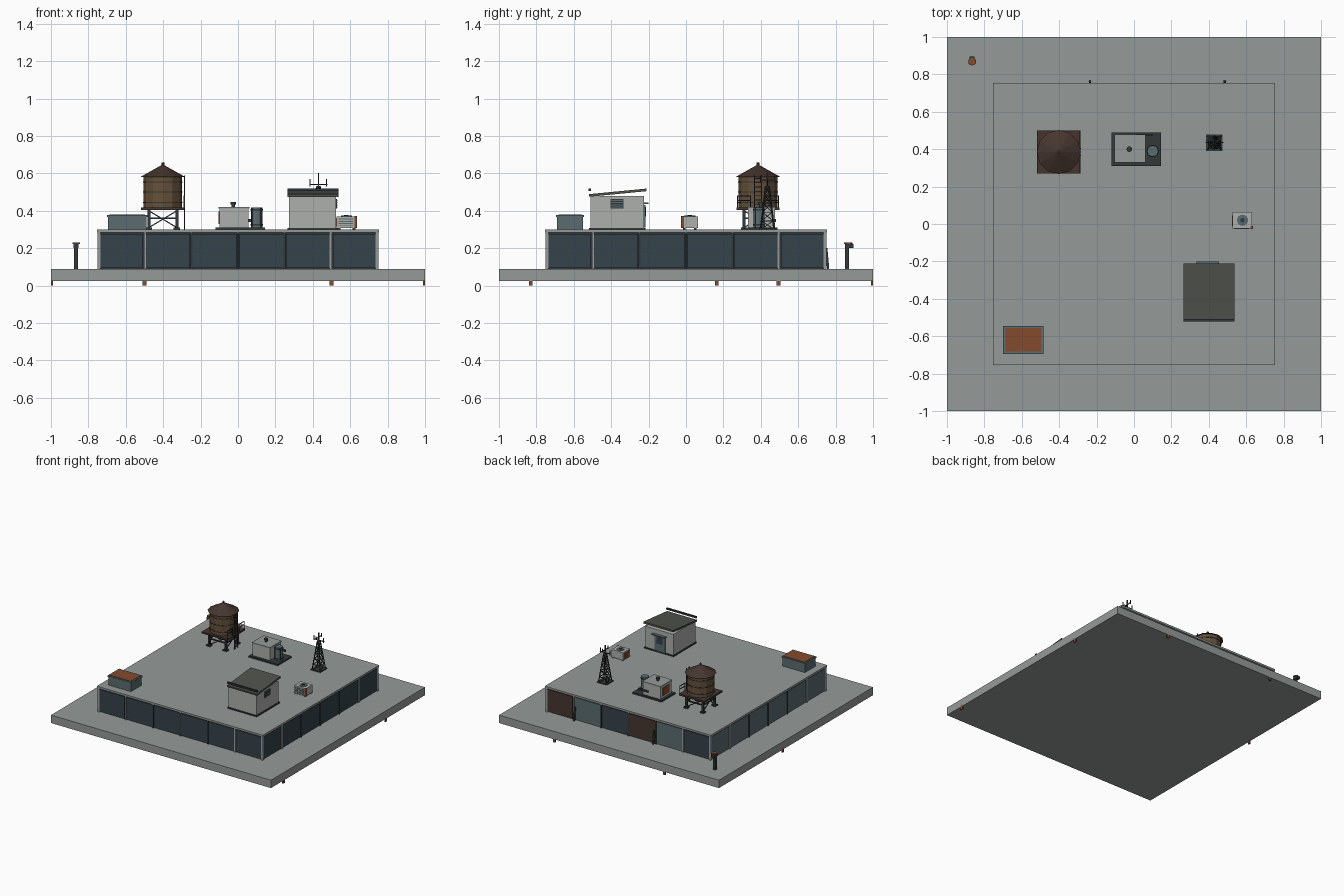
import bpy
import bmesh
from math import pi, atan2
from mathutils import Matrix, Vector

start = bpy.data.objects.get("Cube")
if start:
    bpy.data.objects.remove(start)


def colour(name, r, g, b):
    mat = bpy.data.materials.new(name)
    mat.use_nodes = True
    mat.diffuse_color = (r, g, b, 1)
    mat.node_tree.nodes["Principled BSDF"].inputs["Base Color"].default_value = (r, g, b, 1)
    return mat


concrete = colour("concrete", .30, .325, .315)
glass = colour("dark glass", .035, .055, .07)
teal = colour("blue grey panel", .105, .15, .165)
wood = colour("weathered wood", .13, .08, .042)
brown = colour("dark brown", .06, .036, .028)
charcoal = colour("charcoal metal", .032, .04, .042)
pale = colour("pale grey", .42, .435, .42)
rust = colour("rust", .23, .07, .026)
olive = colour("roofing felt", .08, .085, .075)


class Part:
    """Collects simple solids into one named object."""

    def __init__(self, name):
        self.name, self.bm, self.mats = name, bmesh.new(), []

    def paint(self, verts, mat):
        if mat not in self.mats:
            self.mats.append(mat)
        for face in {f for v in verts for f in v.link_faces}:
            face.material_index = self.mats.index(mat)

    def box(self, mat, centre, size, turn=Matrix()):
        m = Matrix.Translation(centre) @ turn @ Matrix.Diagonal((*size, 1))
        self.paint(bmesh.ops.create_cube(self.bm, size=1, matrix=m)["verts"], mat)

    def span(self, mat, xs, ys, zs):
        pairs = (xs, ys, zs)
        self.box(mat, [(a + b) / 2 for a, b in pairs], [b - a for a, b in pairs])

    def cone(self, mat, x, y, zs, r1, r2=None, sides=12):
        m = Matrix.Translation((x, y, sum(zs) / 2))
        made = bmesh.ops.create_cone(self.bm, cap_ends=True, segments=sides, radius1=r1,
                                     radius2=r1 if r2 is None else r2,
                                     depth=zs[1] - zs[0], matrix=m)
        self.paint(made["verts"], mat)

    def rod(self, mat, a, b, width):
        a, b = Vector(a), Vector(b)
        turn = (b - a).to_track_quat("Z", "Y").to_matrix().to_4x4()
        self.box(mat, (a + b) / 2, (width, width, (b - a).length), turn)

    def done(self):
        mesh = bpy.data.meshes.new(self.name)
        self.bm.to_mesh(mesh)
        self.bm.free()
        for mat in self.mats:
            mesh.materials.append(mat)
        obj = bpy.data.objects.new(self.name, mesh)
        bpy.context.collection.objects.link(obj)
        return obj


SIGNS = (-1, 1)
CORNERS = [(-1, -1), (1, -1), (1, 1), (-1, 1)]
GROUND, ROOF = .09, .3

# Ground slab with small hanging tabs along its edges
p = Part("ground_slab")
p.span(concrete, (-1, 1), (-1, 1), (.025, GROUND))
p.done()
p = Part("edge_tabs")
for x in (-.5, .5):
    p.box(rust, (x, .995, .02), (.02, .01, .04))
for x, y in ((.995, -.83), (.995, .495), (-.995, .165)):
    p.box(rust, (x, y, .02), (.01, .02, .04))
p.done()

# Building core and roof slab
p = Part("building_core")
p.span(charcoal, (-.735, .735), (-.735, .735), (GROUND, .285))
p.done()
p = Part("roof_slab")
p.span(concrete, (-.755, .755), (-.755, .755), (.284, ROOF))
p.done()

# Six bays on each wall, with mullions between them
back_bays = [brown, teal, glass]
p = Part("wall_bays")
for side in range(4):
    spin = Matrix.Rotation(side * pi / 2, 4, "Z")
    for bay in range(6):
        mat = (glass, glass, back_bays[bay % 3], teal)[side]
        at = spin @ Vector((-.625 + bay * .25, -.74, .185))
        p.box(mat, at, (.236, .014, .182), spin)
    for post in range(7):
        mat = charcoal if post in (2, 3, 4) else concrete
        at = spin @ Vector((-.745 + post * .2483, -.743, .187))
        p.box(mat, at, (.012, .016, .194), spin)
p.done()
p = Part("door_braces")
for x in (-.235, .485):
    p.rod(charcoal, (x, .75, .2), (x, .76, GROUND), .012)
p.done()

# Corner post with a head
p = Part("corner_post")
p.span(charcoal, (-.876, -.856), (.85, .872), (GROUND, .225))
p.span(charcoal, (-.88, -.852), (.85, .895), (.2, .222))
p.cone(rust, -.865, .868, (.222, .23), .022, sides=6)
p.done()

# Skylight box
p = Part("skylight")
p.span(teal, (-.695, -.49), (-.69, -.55), (ROOF, .37))
p.span(teal, (-.7, -.485), (-.695, -.545), (.366, .378))
p.span(rust, (-.688, -.497), (-.683, -.557), (.37, .381))
p.done()

# Water tower: stand, platform, tank, roof, ladder, railing
tx, ty = -.402, .385
p = Part("water_tower_stand")
for i, (sx, sy) in enumerate(CORNERS):
    x, y = tx + sx * .075, ty + sy * .075
    nx, ny = CORNERS[(i + 1) % 4]
    nx, ny = tx + nx * .075, ty + ny * .075
    p.box(charcoal, (x, y, .355), (.016, .016, .11))
    p.box(charcoal, (x, y, .305), (.034, .034, .01))
    p.rod(charcoal, (x, y, .36), (nx, ny, .36), .009)
    p.rod(charcoal, (x, y, .31), (nx, ny, .4), .006)
p.span(brown, (tx - .117, tx + .117), (ty - .115, ty + .115), (.405, .419))
p.done()
p = Part("water_tank")
p.cone(wood, tx, ty, (.419, .587), .103)
for z in (.445, .5, .555):
    p.cone(charcoal, tx, ty, (z - .003, z + .003), .106)
p.done()
p = Part("water_tank_roof")
p.cone(brown, tx, ty, (.582, .645), .118, .006)
p.cone(brown, tx, ty, (.64, .657), .008, sides=8)
p.done()
p = Part("water_tower_ladder")
lx = tx + .115
for s in SIGNS:
    p.rod(charcoal, (lx, ty + s * .018, ROOF), (lx, ty + s * .018, .59), .006)
for rung in range(12):
    p.box(charcoal, (lx, ty, .32 + rung * .023), (.004, .036, .004))
p.done()
p = Part("platform_railing")
for s in SIGNS:
    for d in (.04, .11):
        p.box(charcoal, (lx - .003, ty + s * d, .45), (.005, .005, .065))
    for z in (.455, .48):
        p.box(charcoal, (lx - .003, ty + s * .075, z), (.005, .075, .005))
p.done()

# Large cooling unit: tray, cabinet, cylinder, pipes
p = Part("cooling_unit")
p.span(charcoal, (-.12, .145), (.31, .49), (ROOF, .312))
p.span(pale, (-.1, .057), (.332, .475), (.312, .415))
p.span(concrete, (-.104, .061), (.328, .479), (.412, .42))
p.span(rust, (-.104, -.098), (.36, .445), (.33, .395))
p.cone(charcoal, -.025, .4, (.42, .435), .009)
p.cone(charcoal, -.025, .4, (.434, .446), .015)
p.cone(teal, .1, .39, (.312, .418), .03)
for z in (.325, .405):
    p.cone(charcoal, .1, .39, (z - .004, z + .004), .033)
for a in SIGNS:
    p.box(charcoal, (.1 + a * .025, .372, .365), (.007, .007, .1))
p.span(charcoal, (.01, .1), (.47, .482), (.34, .355))
p.done()

# Small fan unit
p = Part("fan_unit")
fx, fy = .58, .02
for sx, sy in CORNERS:
    p.box(charcoal, (fx + sx * .04, fy + sy * .03, .305), (.014, .014, .01))
p.span(pale, (.527, .632), (-.023, .063), (.308, .37))
p.cone(teal, fx, fy, (.368, .374), .03, sides=16)
p.cone(charcoal, fx, fy, (.37, .378), .012)
for slat in range(4):
    p.box(teal, (fx - .004, -.024, .32 + slat * .012), (.08, .005, .005))
p.span(rust, (.624, .636), (-.027, -.012), (.308, .371))
p.span(rust, (.523, .529), (-.01, .045), (.315, .36))
p.done()

# Rooftop shed with a pitched roof, vent and back door
p = Part("shed")
p.span(charcoal, (.265, .533), (-.518, -.217), (ROOF, .309))
p.span(pale, (.272, .525), (-.51, -.224), (.305, .48))
p.span(charcoal, (.522, .528), (-.403, -.335), (.412, .463))
for slat in range(4):
    p.box(teal, (.528, -.369, .42 + slat * .012), (.006, .062, .006))
p.span(teal, (.345, .44), (-.226, -.217), (.31, .432))
p.span(glass, (.365, .42), (-.218, -.215), (.37, .42))
p.span(teal, (.335, .455), (-.224, -.2), (.436, .444))
p.done()
p = Part("shed_roof")
pitch = Matrix.Rotation(atan2(.03, .31), 4, "X")
p.box(olive, (.4, -.365, .497), (.272, .31, .014), pitch)
p.done()
p = Part("shed_gutter")
p.span(charcoal, (.264, .536), (-.522, -.508), (.505, .518))
p.done()

# Lattice mast with aerials
mx, my = .43, .435
p = Part("lattice_mast")
p.box(charcoal, (mx, my, .304), (.088, .088, .008))


def mast_point(corner, level):
    r = .036 - .0055 * level
    sx, sy = CORNERS[corner % 4]
    return (mx + sx * r, my + sy * r, ROOF + level * .046)


for c in range(4):
    p.rod(charcoal, mast_point(c, 0), mast_point(c, 5), .007)
    for level in range(5):
        p.rod(charcoal, mast_point(c, level), mast_point(c + 1, level + 1), .004)
        p.rod(charcoal, mast_point(c, level + 1), mast_point(c + 1, level + 1), .004)
p.box(charcoal, (mx, my, .56), (.007, .007, .085))
p.box(charcoal, (mx, my, .54), (.095, .006, .006))
p.box(charcoal, (mx, my, .565), (.006, .08, .006))
for s in SIGNS:
    p.box(charcoal, (mx + s * .044, my, .55), (.005, .005, .04))
    p.box(charcoal, (mx, my + s * .037, .57), (.005, .005, .03))
p.done()
